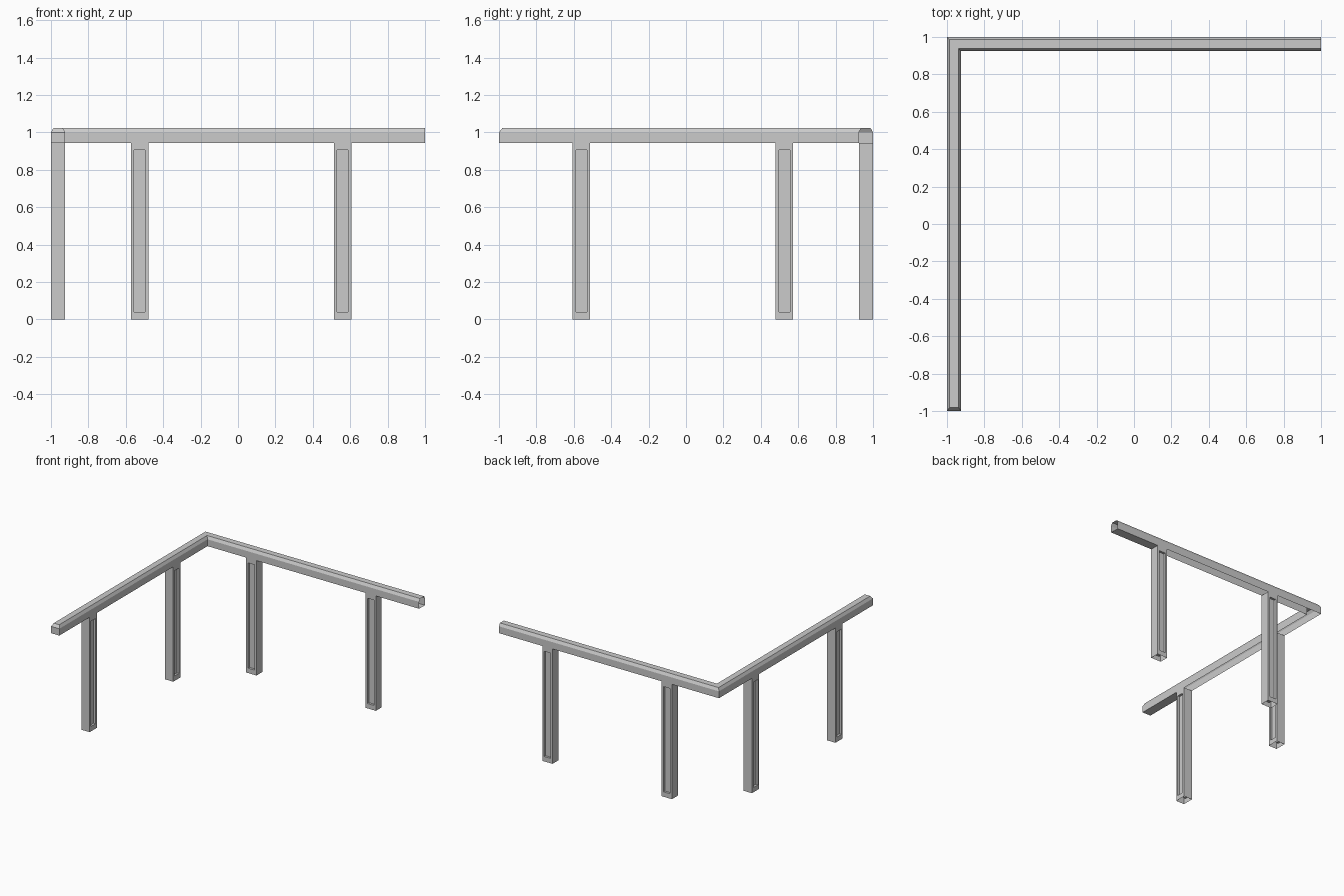
import bpy
import bmesh

cube = bpy.data.objects.get("Cube")
if cube:
    bpy.data.objects.remove(cube, do_unlink=True)

WIDTH, CHAMFER, RECESS = 0.076, 0.013, 0.018
UNDER, SHOULDER, TOP = 0.944, 1.0, 1.023
LENGTH = 2.0
POSTS = [(0.428, 0.521), (1.513, 1.606)]

# Handrail section: (depth from the outer side, height)
PROFILE = [(0, UNDER), (0, SHOULDER), (CHAMFER, TOP),
           (WIDTH - CHAMFER, TOP), (WIDTH, SHOULDER), (WIDTH, UNDER)]

grey = bpy.data.materials.new("light grey")
grey.use_nodes = True
grey.diffuse_color = (0.6, 0.6, 0.6, 1)
grey.node_tree.nodes["Principled BSDF"].inputs["Base Color"].default_value = (0.6, 0.6, 0.6, 1)

bm = bmesh.new()


# Each arm is described by t (distance from the corner), d (depth) and z
def back_arm(t, d, z):
    return (t - 1, 1 - d, z)


def side_arm(t, d, z):
    return (d - 1, 1 - t, z)


def face(place, points):
    return bm.faces.new([bm.verts.new(place(*p)) for p in points])


def rectangle(t0, t1, z0, z1, d):
    return [(t0, d, z0), (t1, d, z0), (t1, d, z1), (t0, d, z1)]


def band(place, first, second):
    for i in range(4):
        j = (i + 1) % 4
        face(place, [first[i], first[j], second[j], second[i]])


def add_handrail(place, closed):
    # Mitred at the corner, hipped at the closed end, cut at the posts
    cuts = [t for post in POSTS for t in post]

    def stations(d, z):
        tip = LENGTH - 0.018 if closed and z > SHOULDER else LENGTH
        return [(t, d, z) for t in [d] + cuts + [tip]]

    rows = [stations(d, z) for d, z in PROFILE]
    for a, b in zip(rows, rows[1:]):
        for i in range(len(a) - 1):
            face(place, [a[i], a[i + 1], b[i + 1], b[i]])
    # Underside of the overhang beyond the last post
    face(place, [rows[0][-2], rows[0][-1], rows[-1][-1], rows[-1][-2]])
    if closed:
        ends = [row[-1] for row in rows]
        face(place, [ends[0], ends[1], ends[4], ends[5]])
        face(place, ends[1:5])


def add_post(place, t0, t1):
    # Plain cheeks across the rail
    for t in (t0, t1):
        face(place, [(t, 0, 0), (t, WIDTH, 0), (t, WIDTH, UNDER), (t, 0, UNDER)])
    # Framed faces with a sunken panel
    for d, sunk in ((0, RECESS), (WIDTH, WIDTH - RECESS)):
        outer = rectangle(t0, t1, 0, UNDER, d)
        inner = rectangle(t0 + 0.017, t1 - 0.017, 0.04, 0.905, d)
        panel = [(t, sunk, z) for t, _, z in inner]
        band(place, outer, inner)
        band(place, inner, panel)
        face(place, panel)


for arm, closed in ((back_arm, False), (side_arm, True)):
    add_handrail(arm, closed)
    for start, end in POSTS:
        add_post(arm, start, end)

# Weld the parts into one shell
bmesh.ops.remove_doubles(bm, verts=bm.verts[:], dist=0.0005)
bmesh.ops.recalc_face_normals(bm, faces=bm.faces[:])
mesh = bpy.data.meshes.new("corner_railing")
bm.to_mesh(mesh)
bm.free()
mesh.materials.append(grey)
bpy.context.collection.objects.link(bpy.data.objects.new("corner_railing", mesh))
